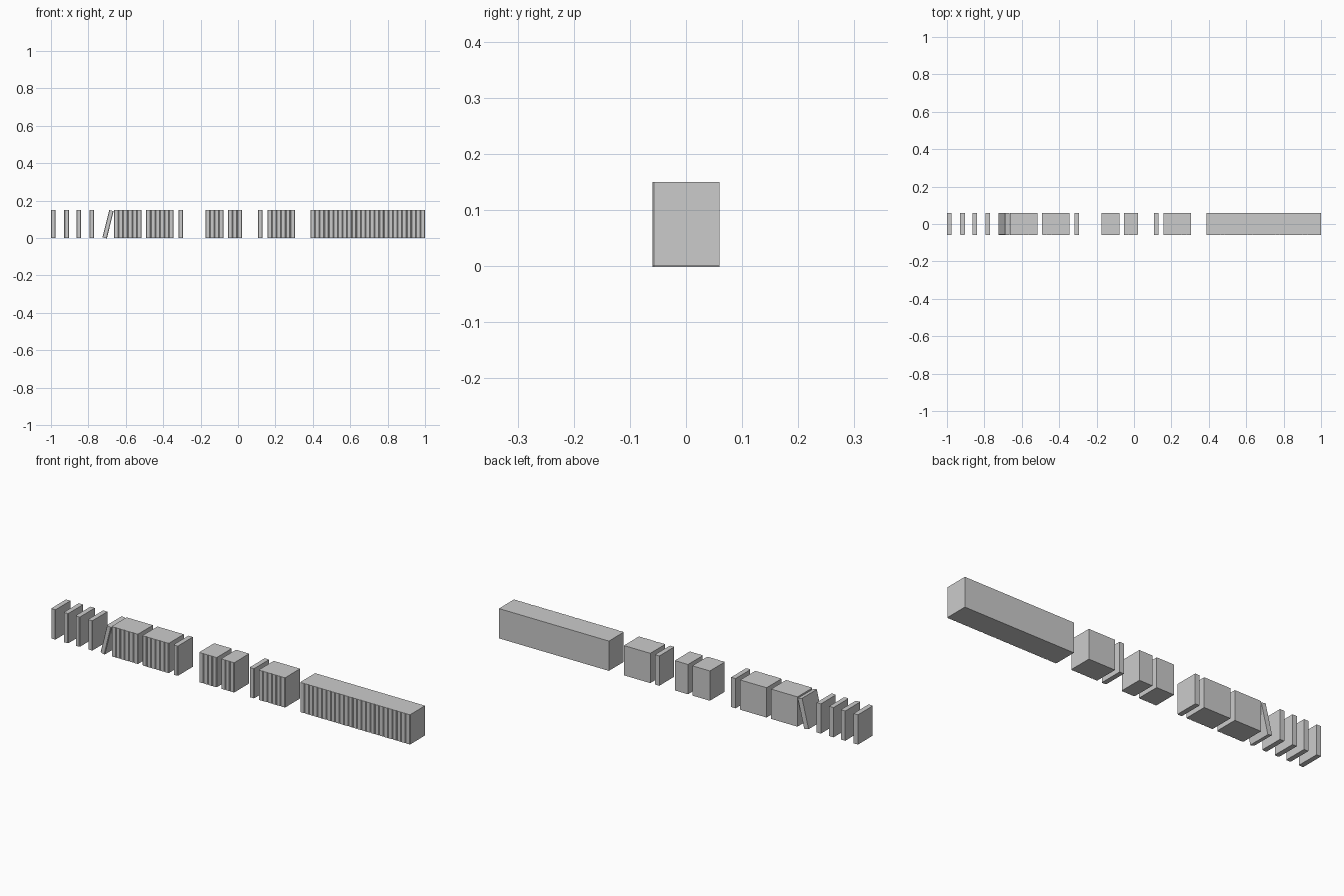
import bpy, bmesh, math
from mathutils import Matrix

if "Cube" in bpy.data.objects:
    bpy.data.objects.remove(bpy.data.objects["Cube"])

T, D, H = 0.0245, 0.12, 0.15   # book thickness, depth, height
C = 0.003                      # chamfer along the spine edges


def book(name, x, tilt=0.0, z=0.0):
    """Book whose lower left corner sits at x, leaning right by tilt."""
    y0, y1 = -D / 2, D / 2
    outline = [(0, y0 + C), (C, y0), (T - C, y0), (T, y0 + C), (T, y1), (0, y1)]
    bm = bmesh.new()
    face = bm.faces.new([bm.verts.new((px, py, 0)) for px, py in outline])
    top = bmesh.ops.extrude_face_region(bm, geom=[face])
    verts = [v for v in top["geom"] if isinstance(v, bmesh.types.BMVert)]
    bmesh.ops.translate(bm, verts=verts, vec=(0, 0, H))
    bmesh.ops.recalc_face_normals(bm, faces=bm.faces)
    bm.transform(Matrix.Rotation(tilt, 4, 'Y'))
    mesh = bpy.data.meshes.new(name)
    bm.to_mesh(mesh)
    bm.free()
    obj = bpy.data.objects.new(name, mesh)
    obj.location = (x, 0, z)
    bpy.context.collection.objects.link(obj)


# upright groups: left edge and number of books
groups = [(-1.0, 1), (-0.929, 1), (-0.864, 1), (-0.794, 1),
          (-0.663, 6), (-0.491, 6), (-0.318, 1), (-0.175, 4),
          (-0.053, 3), (0.107, 1), (0.157, 6), (1 - 25 * T, 25)]
for g, (x, count) in enumerate(groups):
    for i in range(count):
        book(f"book_{g}_{i}", x + i * T)

# single book leaning against its neighbour
lean = math.radians(14)
book("leaning_book", -0.725, lean, T * math.sin(lean) - 0.002)
